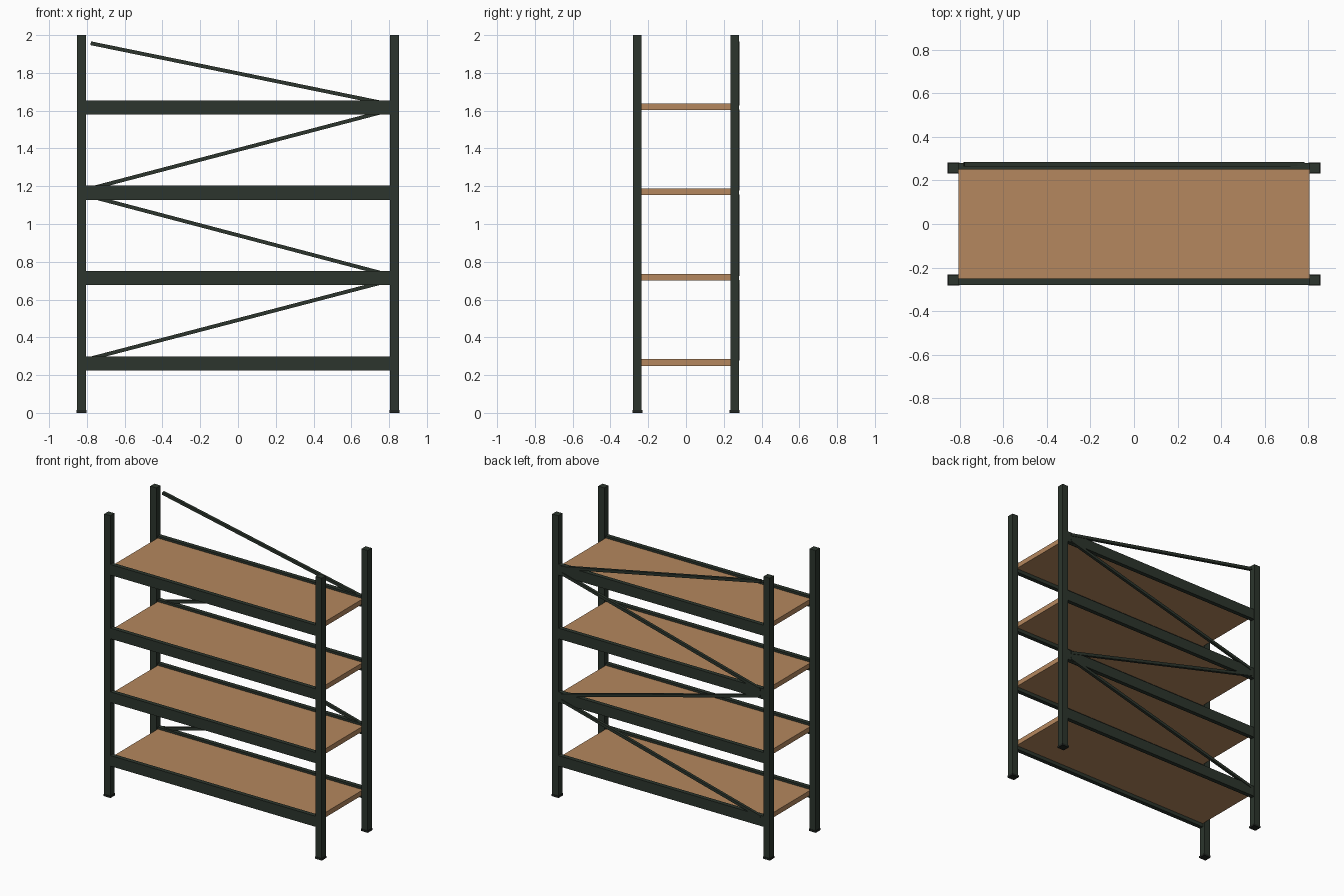
import bpy, math
from mathutils import Vector

if "Cube" in bpy.data.objects:
    bpy.data.objects.remove(bpy.data.objects["Cube"])


def material(name, rgb):
    m = bpy.data.materials.new(name)
    m.diffuse_color = (*rgb, 1)
    m.use_nodes = True
    m.node_tree.nodes["Principled BSDF"].inputs["Base Color"].default_value = m.diffuse_color
    return m


GREEN = material("dark green steel", (0.025, 0.036, 0.026))
WOOD = material("wood board", (0.46, 0.245, 0.112))
BLACK = material("black foot", (0.014, 0.018, 0.015))


def box(name, centre, size, mat, tilt=0):
    """Box of the given size, turned about y by tilt."""
    bpy.ops.mesh.primitive_cube_add(size=1, location=centre)
    ob = bpy.context.object
    ob.name = name
    ob.scale = size
    bpy.ops.object.transform_apply(location=False, rotation=False, scale=True)
    ob.rotation_euler.y = tilt
    ob.data.materials.append(mat)
    return ob


# Corner posts with slightly wider feet
for sx, side in ((-1, "left"), (1, "right")):
    for sy, end in ((-1, "front"), (1, "back")):
        x, y = sx * 0.829, sy * 0.2575
        box(f"{end}_{side}_post", (x, y, 1.004), (0.048, 0.046, 1.992), GREEN)
        box(f"{end}_{side}_foot", (x, y, 0.007), (0.054, 0.052, 0.014), BLACK)

# Shelves: a board between front and back beams
for i in range(4):
    z = 0.262 + 0.4515 * i
    box(f"board_{i + 1}", (0, 0, z + 0.005), (1.61, 0.5, 0.035), WOOD)
    for sy, end in ((-1, "front"), (1, "back")):
        box(f"{end}_beam_{i + 1}", (0, sy * 0.265, z), (1.62, 0.03, 0.075), GREEN)

# Zigzag back braces: height at the left end, height at the right end
for i, (zl, zr) in enumerate(((0.288, 0.695), (1.146, 0.735),
                              (1.188, 1.597), (1.957, 1.638))):
    span = Vector((1.56, 0, zr - zl))
    box(f"back_brace_{i + 1}", (0, 0.274, (zl + zr) / 2),
        (span.length, 0.02, 0.02), GREEN, -math.atan2(span.z, span.x))
